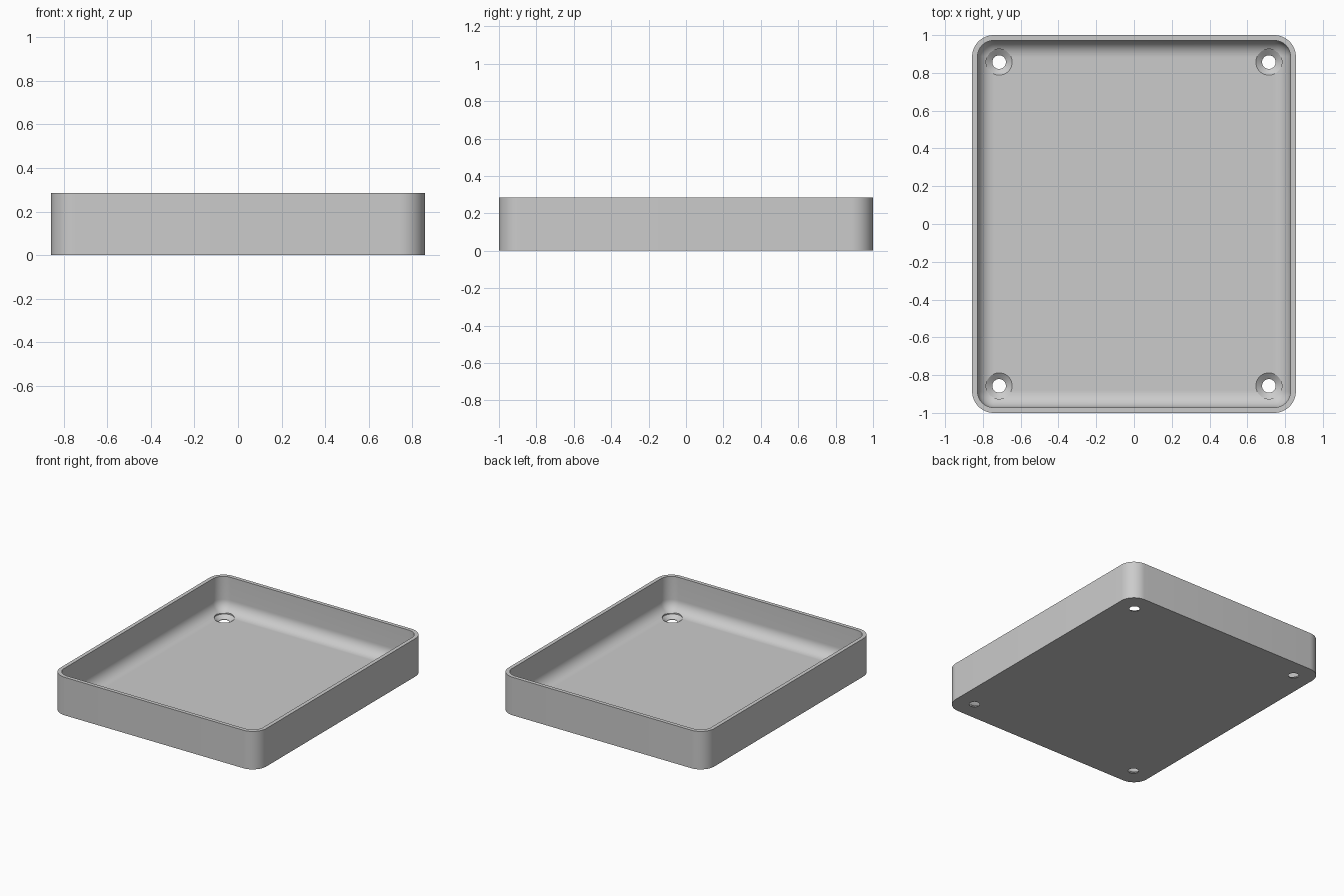
import bpy, bmesh, math

if "Cube" in bpy.data.objects:
    bpy.data.objects.remove(bpy.data.objects["Cube"])

HX, HY, H = 0.857, 1.0, 0.286      # half width, half depth, height
WALL, FLOOR = 0.0286, 0.0286       # wall and floor thickness
R_OUT, FILLET = 0.114, 0.0857      # outer corner radius, inside floor fillet
SEG = 12                           # segments per rounded corner

grey = bpy.data.materials.new("light_grey")
grey.diffuse_color = (0.6, 0.6, 0.6, 1)
grey.use_nodes = True
grey.node_tree.nodes["Principled BSDF"].inputs["Base Color"].default_value = grey.diffuse_color


def ring(bm, inset, z):
    """Rounded rectangle loop, inset from the outer wall."""
    r = max(R_OUT - inset, 0.0005)
    cx, cy = HX - inset - r, HY - inset - r
    verts = []
    for k, (sx, sy) in enumerate([(1, 1), (-1, 1), (-1, -1), (1, -1)]):
        for i in range(SEG + 1):
            a = math.pi / 2 * (k + i / SEG)
            verts.append(bm.verts.new((sx * cx + r * math.cos(a),
                                       sy * cy + r * math.sin(a), z)))
    return verts


def bridge(bm, a, b):
    n = len(a)
    for i in range(n):
        j = (i + 1) % n
        bm.faces.new((a[i], a[j], b[j], b[i]))


def finish(bm, name):
    bmesh.ops.recalc_face_normals(bm, faces=bm.faces)
    me = bpy.data.meshes.new(name)
    bm.to_mesh(me)
    bm.free()
    me.materials.append(grey)
    ob = bpy.data.objects.new(name, me)
    bpy.context.collection.objects.link(ob)
    return ob


# Tray shell: outer wall, rim, inner wall, filleted floor
bm = bmesh.new()
rings = [ring(bm, 0, 0), ring(bm, 0, H), ring(bm, WALL, H)]
for i in range(13):
    t = math.pi / 2 * i / 12
    rings.append(ring(bm, WALL + FILLET * (1 - math.cos(t)),
                      FLOOR + FILLET * (1 - math.sin(t))))
for a, b in zip(rings, rings[1:]):
    bridge(bm, a, b)
bm.faces.new(rings[0])
bm.faces.new(rings[-1])
tray = finish(bm, "tray")

# Countersunk screw holes: (radius, height) profile of the cutter
profile = [(0.036, -0.05), (0.036, 0.004), (0.069, FLOOR), (0.069, 0.12)]
N = 40
bm = bmesh.new()
for sx in (-1, 1):
    for sy in (-1, 1):
        loops = [[bm.verts.new((sx * 0.714 + r * math.cos(2 * math.pi * i / N),
                                sy * 0.857 + r * math.sin(2 * math.pi * i / N), z))
                  for i in range(N)] for r, z in profile]
        for a, b in zip(loops, loops[1:]):
            bridge(bm, a, b)
        bm.faces.new(loops[0])
        bm.faces.new(loops[-1])
cutter = finish(bm, "screw_hole_cutter")
cutter.hide_render = True

# Cut the holes, then smooth the curved surfaces
cut = tray.modifiers.new("screw_holes", 'BOOLEAN')
cut.operation = 'DIFFERENCE'
cut.solver = 'EXACT'
cut.object = cutter
bpy.context.view_layer.objects.active = tray
tray.select_set(True)
bpy.ops.object.modifier_apply(modifier=cut.name)
bpy.data.objects.remove(cutter)
bpy.ops.object.shade_smooth_by_angle(angle=math.radians(30))
